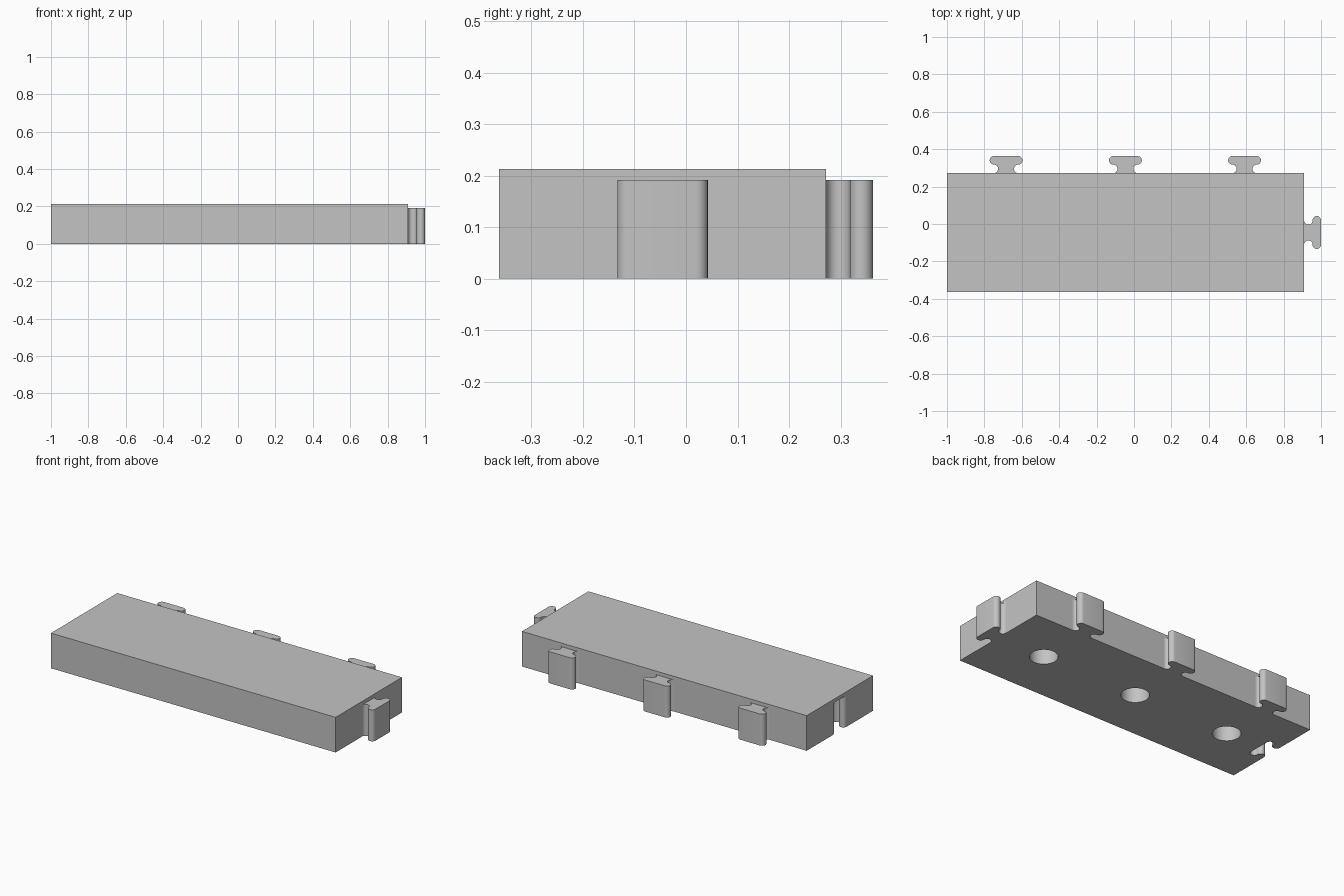
import bpy
import bmesh
from math import sin, cos, pi
from mathutils import Matrix, Vector

cube = bpy.data.objects.get("Cube")
if cube:
    bpy.data.objects.remove(cube, do_unlink=True)

grey = bpy.data.materials.new("plain_grey")
grey.use_nodes = True
COLOUR = (0.55, 0.55, 0.55, 1)
grey.diffuse_color = COLOUR
grey.node_tree.nodes["Principled BSDF"].inputs["Base Color"].default_value = COLOUR

LEFT, RIGHT, FRONT, BACK, TOP = -1.0, 0.909, -0.363, 0.272, 0.213
MID_Y = (FRONT + BACK) / 2
TAB_R, TAB_U, TAB_H = 0.0228, 0.065, 0.191
COLUMNS = [-0.684, -0.046, 0.591]


def finish(bm, name):
    bmesh.ops.recalc_face_normals(bm, faces=bm.faces)
    mesh = bpy.data.meshes.new(name)
    bm.to_mesh(mesh)
    bm.free()
    mesh.materials.append(grey)
    obj = bpy.data.objects.new(name, mesh)
    bpy.context.collection.objects.link(obj)
    return obj


def connector_profile(overhang=0.0, steps=12):
    """Half of a T shape: concave neck arc, then round head; mirrored."""
    half = [(TAB_U, -overhang)] if overhang else []
    for i in range(steps + 1):
        a = -pi / 2 - pi * i / steps
        half.append((TAB_U + TAB_R * cos(a), TAB_R + TAB_R * sin(a)))
    for i in range(1, steps + 1):
        a = -pi / 2 + pi * i / steps
        half.append((TAB_U + TAB_R * cos(a), 3 * TAB_R + TAB_R * sin(a)))
    return half + [(-u, v) for u, v in reversed(half)]


def connector(name, x, y, turn, low=0.0, overhang=0.0):
    bm = bmesh.new()
    verts = [bm.verts.new((u, v, low)) for u, v in connector_profile(overhang)]
    face = bm.faces.new(verts)
    new = bmesh.ops.extrude_face_region(bm, geom=[face])["geom"]
    bmesh.ops.translate(bm, vec=Vector((0, 0, TAB_H - low)),
                        verts=[g for g in new if isinstance(g, bmesh.types.BMVert)])
    place = Matrix.Translation((x, y, 0)) @ Matrix.Rotation(turn, 4, "Z")
    bmesh.ops.transform(bm, matrix=place, verts=bm.verts)
    return finish(bm, name)


def smooth(obj):
    bpy.ops.object.select_all(action="DESELECT")
    obj.select_set(True)
    bpy.context.view_layer.objects.active = obj
    bpy.ops.object.shade_smooth_by_angle(angle=pi / 6)


# Slab
bm = bmesh.new()
size = Vector((RIGHT - LEFT, BACK - FRONT, TOP))
centre = Vector((LEFT + RIGHT, FRONT + BACK, TOP)) / 2
bmesh.ops.create_cube(bm, size=1, matrix=Matrix.Translation(centre) @ Matrix.Diagonal((*size, 1)))
slab = finish(bm, "slab")

# Cutters: socket in the end and blind round holes underneath
cutters = [connector("socket_cutter", LEFT, MID_Y, -pi / 2, low=-0.05, overhang=0.05)]
for i, x in enumerate(COLUMNS):
    bm = bmesh.new()
    bmesh.ops.create_cone(bm, cap_ends=True, segments=48, radius1=0.077, radius2=0.077,
                          depth=TAB_H + 0.05,
                          matrix=Matrix.Translation((x, MID_Y, (TAB_H - 0.05) / 2)))
    cutters.append(finish(bm, f"hole_cutter_{i + 1}"))

bpy.context.view_layer.objects.active = slab
for cutter in cutters:
    cutter.hide_render = True
    mod = slab.modifiers.new("cut", "BOOLEAN")
    mod.operation = "DIFFERENCE"
    mod.solver = "EXACT"
    mod.object = cutter
    bpy.ops.object.modifier_apply(modifier=mod.name)
for cutter in cutters:
    bpy.data.objects.remove(cutter, do_unlink=True)
smooth(slab)

# Connector tabs along the back and on the end
for i, x in enumerate(COLUMNS):
    smooth(connector(f"back_tab_{i + 1}", x, BACK, 0))
smooth(connector("end_tab", RIGHT, MID_Y, -pi / 2))
